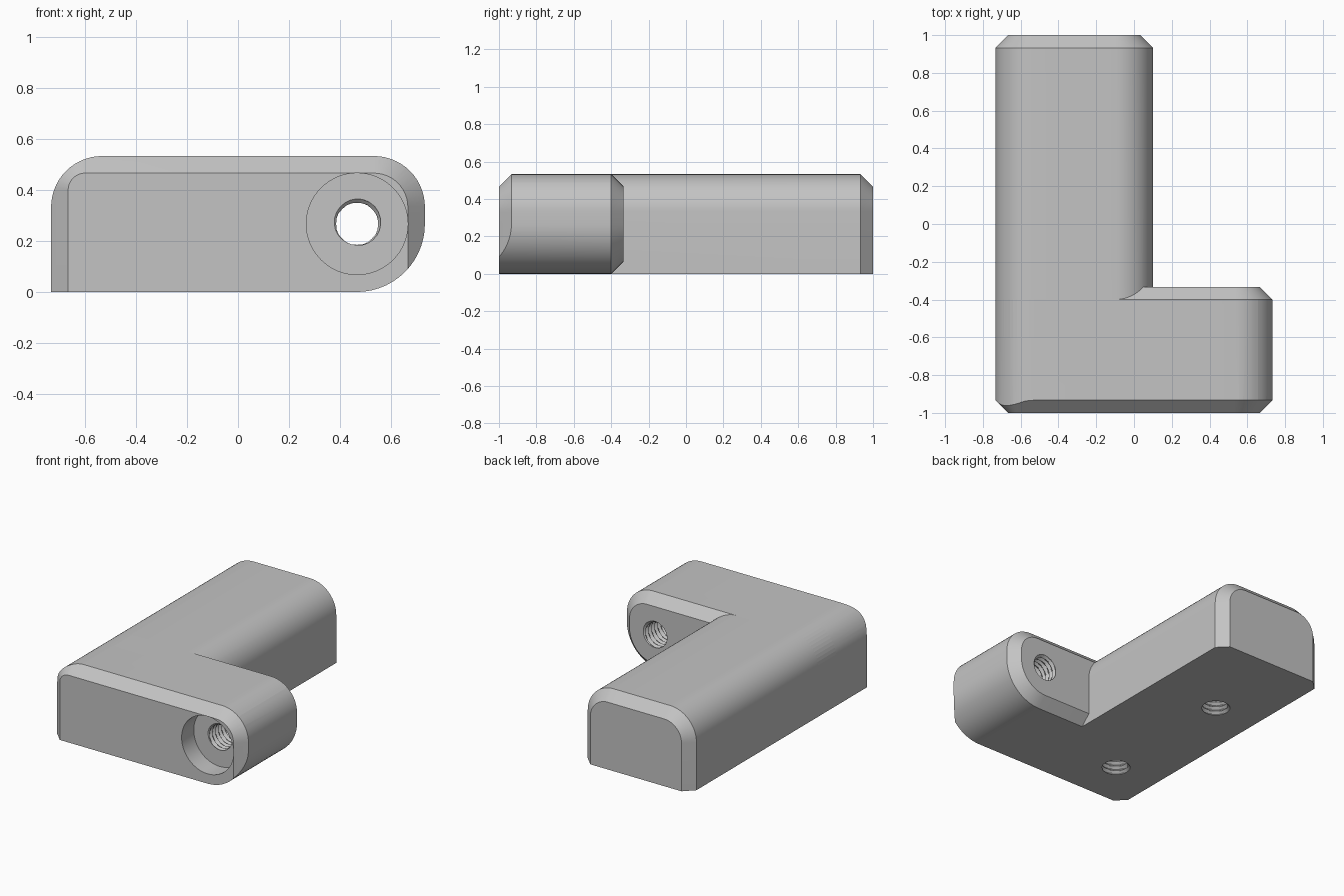
import bpy, bmesh
from math import sin, cos, pi, radians
from mathutils import Matrix, Vector

if "Cube" in bpy.data.objects:
    bpy.data.objects.remove(bpy.data.objects["Cube"])

LEFT, RIGHT, LEG_RIGHT, TOP = -0.733, 0.733, 0.1, 0.533
CHAMFER = 0.067
ARC = 14

grey = bpy.data.materials.new("light grey plastic")
grey.use_nodes = True
grey.diffuse_color = (0.55, 0.55, 0.55, 1)
grey.node_tree.nodes["Principled BSDF"].inputs["Base Color"].default_value = grey.diffuse_color


def finish(name, bm):
    bmesh.ops.recalc_face_normals(bm, faces=bm.faces)
    mesh = bpy.data.meshes.new(name)
    bm.to_mesh(mesh)
    bm.free()
    mesh.materials.append(grey)
    obj = bpy.data.objects.new(name, mesh)
    bpy.context.collection.objects.link(obj)
    return obj


def outline(x0, x1, z0, z1, radii, inset=0, inset_bottom=True):
    """Rounded rectangle; radii run bottom left, bottom right, top right, top left."""
    x0, x1, z1 = x0 + inset, x1 - inset, z1 - inset
    z0 += inset if inset_bottom else 0
    corners = [(x0, z0, 1, 1), (x1, z0, -1, 1), (x1, z1, -1, -1), (x0, z1, 1, -1)]
    points = []
    for i, ((x, z, sx, sz), r) in enumerate(zip(corners, radii)):
        if r == 0:
            points.append((x, z))
            continue
        r -= inset
        for k in range(ARC + 1):
            a = pi + (i + k / ARC) * pi / 2
            points.append((x + sx * r + r * cos(a), z + sz * r + r * sin(a)))
    return points


def bridge(bm, rings):
    """Skin a list of vertex rings into a closed solid."""
    for a, b in zip(rings, rings[1:]):
        for i in range(len(a)):
            j = (i + 1) % len(a)
            bm.faces.new((a[i], a[j], b[j], b[i]))
    bm.faces.new(rings[0])
    bm.faces.new(rings[-1])


def loft(name, sections):
    bm = bmesh.new()
    bridge(bm, [[bm.verts.new((x, y, z)) for x, z in pts] for y, pts in sections])
    return finish(name, bm)


def thread(name, start, direction, length, pitch=0.0333, minor=0.082, major=0.1):
    """Solid screw used to cut a threaded hole."""
    sides, steps = 24, 8
    bm = bmesh.new()
    rings = []
    for k in range(int(length / pitch * steps) + 1):
        ring = []
        for s in range(sides):
            phase = (k / steps - s / sides) % 1
            r = minor + (major - minor) * abs(2 * phase - 1)
            a = 2 * pi * s / sides
            ring.append(bm.verts.new((r * cos(a), r * sin(a), k * pitch / steps)))
        rings.append(ring)
    bridge(bm, rings)
    turn = Vector(direction).to_track_quat('Z', 'Y').to_matrix().to_4x4()
    bm.transform(Matrix.Translation(start) @ turn)
    return finish(name, bm)


def combine(target, other, operation):
    mod = target.modifiers.new(other.name, 'BOOLEAN')
    mod.object, mod.operation, mod.solver = other, operation, 'EXACT'
    bpy.context.view_layer.objects.active = target
    bpy.ops.object.modifier_apply(modifier=mod.name)
    bpy.data.objects.remove(other)


# Wide foot with a chamfer all around its back end
foot = (LEFT, RIGHT, 0, TOP, (0, 0.267, 0.2, 0.2))
body = loft("angle_bracket", [(-1.05, outline(*foot)), (-0.4, outline(*foot)),
                              (-0.333, outline(*foot, CHAMFER))])

# Front chamfer on the top and sides only
nose = (LEFT, RIGHT, -0.1, TOP, (0, 0, 0.2, 0.133))
combine(body, loft("nose_taper", [(-1, outline(*nose, CHAMFER, False)),
                                  (0, outline(*nose, CHAMFER - 1, False))]), 'INTERSECT')

# Long leg, chamfered at its far end
leg = (LEFT, LEG_RIGHT, 0, TOP, (0, 0, 0.2, 0.2))
combine(body, loft("leg", [(-0.6, outline(*leg)), (1 - CHAMFER, outline(*leg)),
                           (1, outline(*leg, CHAMFER, False))]), 'UNION')

# Counterbored screw hole through the foot
bm = bmesh.new()
bmesh.ops.create_cone(bm, cap_ends=True, segments=64, radius1=0.199, radius2=0.199, depth=0.3,
                      matrix=Matrix.Translation((0.467, -1.017, 0.267)) @ Matrix.Rotation(pi / 2, 4, 'X'))
combine(body, finish("counterbore", bm), 'DIFFERENCE')
combine(body, thread("cross_thread", (0.467, -0.91, 0.267), (0, 1, 0), 0.65), 'DIFFERENCE')

# Threaded blind holes in the underside
for y in (-0.667, 0.333):
    combine(body, thread("base_thread", (-0.4, y, -0.03), (0, 0, 1), 0.43), 'DIFFERENCE')

bpy.ops.object.select_all(action='DESELECT')
body.select_set(True)
bpy.context.view_layer.objects.active = body
bpy.ops.object.shade_smooth_by_angle(angle=radians(25))
